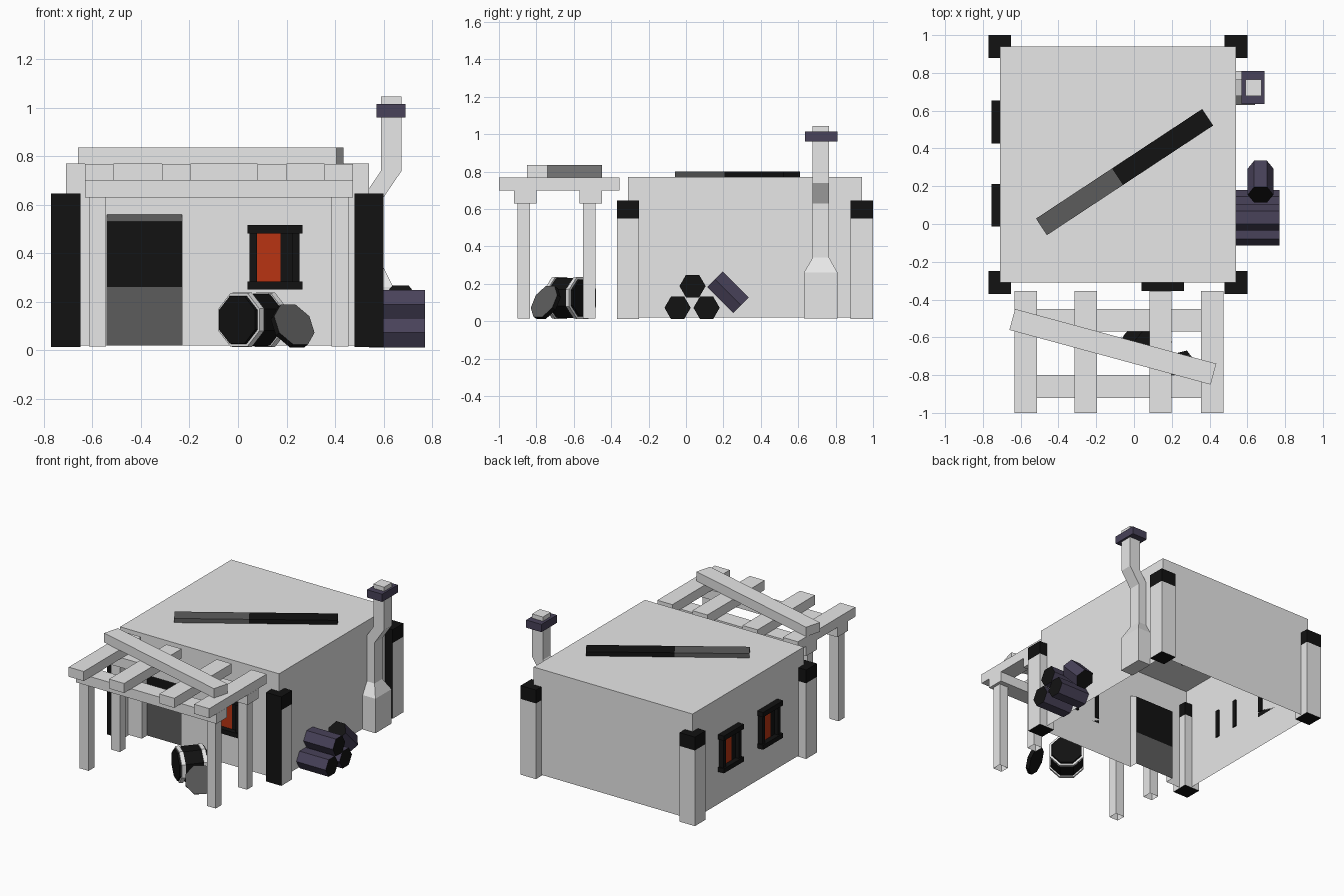
import bpy, bmesh, math
from mathutils import Vector, Matrix

if "Cube" in bpy.data.objects:
    bpy.data.objects.remove(bpy.data.objects["Cube"])


def material(name, rgb):
    m = bpy.data.materials.new(name)
    m.diffuse_color = (*rgb, 1)
    m.use_nodes = True
    m.node_tree.nodes["Principled BSDF"].inputs["Base Color"].default_value = m.diffuse_color
    return m


MATS = [material("pale_plaster", (0.8, 0.8, 0.8)),
        material("black", (0.006, 0.006, 0.006)),
        material("dark_grey", (0.107, 0.107, 0.107)),
        material("purple_wood", (0.065, 0.054, 0.1)),
        material("orange_glow", (0.48, 0.034, 0.006))]
PALE, BLACK, GREY, PURPLE, ORANGE = range(5)


def mesh(name, verts, faces, mats):
    """Object from points; mats is one index or one index per face."""
    me = bpy.data.meshes.new(name)
    me.from_pydata(verts, [], faces)
    for m in MATS:
        me.materials.append(m)
    for i, p in enumerate(me.polygons):
        p.material_index = mats if isinstance(mats, int) else mats[i]
    ob = bpy.data.objects.new(name, me)
    bpy.context.collection.objects.link(ob)
    return ob


def fix_normals(ob):
    bm = bmesh.new()
    bm.from_mesh(ob.data)
    bmesh.ops.recalc_face_normals(bm, faces=bm.faces)
    bm.to_mesh(ob.data)
    bm.free()
    return ob


def loft(name, sections, mat, bottom=True):
    """Stack of rectangles (x0, x1, y0, y1, z) joined into one skin."""
    v, f = [], []
    for x0, x1, y0, y1, z in sections:
        v += [(x0, y0, z), (x1, y0, z), (x1, y1, z), (x0, y1, z)]
    for k in range(len(sections) - 1):
        for i in range(4):
            j = (i + 1) % 4
            f.append((4 * k + i, 4 * k + j, 4 * k + 4 + j, 4 * k + 4 + i))
    n = len(v)
    f.append((n - 4, n - 3, n - 2, n - 1))
    if bottom:
        f.append((3, 2, 1, 0))
    return mesh(name, v, f, mat)


def box(name, x, y, z, mat=PALE, bottom=True):
    return loft(name, [(*x, *y, z[0]), (*x, *y, z[1])], mat, bottom)


def lathe(name, center, axis, ref, rings, n, mats, caps, phase=0.0):
    """n-sided solid along an axis; rings are (distance, radius)."""
    a = Vector(axis).normalized()
    u = Vector(ref)
    u = (u - a * u.dot(a)).normalized()
    w = a.cross(u)
    v, f, m = [], [], []
    for s, r in rings:
        for i in range(n):
            t = 2 * math.pi * i / n + phase
            v.append(Vector(center) + a * s + r * (u * math.cos(t) + w * math.sin(t)))
    for k in range(len(rings) - 1):
        for i in range(n):
            j = (i + 1) % n
            f.append((k * n + i, k * n + j, k * n + n + j, k * n + n + i))
            m.append(mats[k])
    f += [tuple(reversed(range(n))), tuple(range(len(v) - n, len(v)))]
    return mesh(name, v, f, m + list(caps))


# House shell: open underneath, with a doorway recessed into the front
prof = [(-.71, .02), (-.54, .02), (-.54, .56), (-.23, .56),
        (-.23, .02), (.54, .02), (.54, .77), (-.71, .77)]
verts = [(x, -.31, z) for x, z in prof]
verts += [(-.71, .94, .02), (.54, .94, .02), (.54, .94, .77), (-.71, .94, .77)]
verts += [(-.54, -.25, .02), (-.54, -.25, .53), (-.23, -.25, .53), (-.23, -.25, .02)]
mesh("house_walls", verts,
     [tuple(range(8)), (5, 9, 10, 6), (9, 8, 11, 10), (8, 0, 7, 11), (7, 6, 10, 11),
      (1, 12, 13, 2), (2, 13, 14, 3), (3, 14, 15, 4)], PALE)

# Door leaf: black above, grey below
mesh("door", [(x, -.25, z) for z in (.02, .26, .53) for x in (-.54, -.23)],
     [(0, 1, 3, 2), (2, 3, 5, 4)], [GREY, BLACK])

# Corner posts: black caps, soles and front faces
for sx, x in (("left", (-.77, -.65)), ("right", (.48, .60))):
    for sy, y in (("front", (-.37, -.25)), ("back", (.88, 1.0))):
        post = box(f"{sy}_{sx}_corner_post", x, y, (.012, .55))
        for p in post.data.polygons:
            if p.normal.y < -.5 or p.normal.z < -.5:
                p.material_index = BLACK
        box(f"{sy}_{sx}_post_cap", x, y, (.55, .645), BLACK, bottom=False)

# Windows: built facing -y around their centre, then placed on the walls
walls = [("front", Vector((.1525, -.31, .3825)), 0),
         ("left_a", Vector((-.71, .54, .3825)), -math.pi / 2),
         ("left_b", Vector((-.71, .10, .3825)), -math.pi / 2)]
for side, pos, ang in walls:
    M = Matrix.Translation(pos) @ Matrix.Rotation(ang, 4, 'Z')
    parts = [("lintel", (-.1125, .1125), (-.045, .0), (.098, .1325), BLACK),
             ("sill", (-.1125, .1125), (-.045, .0), (-.1325, -.1), BLACK),
             ("left_jamb", (-.105, -.075), (-.035, .01), (-.1, .098), BLACK),
             ("right_jamb", (.07, .1), (-.035, .01), (-.1, .098), BLACK),
             ("glow_pane", (-.075, .023), (-.009, -.001), (-.1, .098), ORANGE),
             ("dark_pane", (.023, .07), (-.009, -.001), (-.1, .098), BLACK)]
    for nm, x, y, z, mat in parts:
        box(f"{side}_window_{nm}", x, y, z, mat).data.transform(M)

# Two-tone plank lying on the roof
M = Matrix.Translation((-.05, .275, 0)) @ Matrix.Rotation(math.radians(33.4), 4, 'Z')
for nm, x, mat in (("grey", (-.527, -.045), GREY), ("black", (-.045, .527), BLACK)):
    box(f"roof_plank_{nm}", x, (-.0525, .0525), (.765, .80), mat).data.transform(M)

# Chimney flue with a bend and a flared foot
py = (.677, .765)
loft("chimney", [(.54, .64, .63, .81, .015), (.54, .64, .63, .81, .26),
                 (.515, .60, *py, .34), (.515, .60, *py, .63),
                 (.59, .675, *py, .74), (.59, .675, *py, 1.045)], PALE)
box("chimney_collar", (.57, .69), (.635, .81), (.96, 1.015), PURPLE)

# Pergola: posts, beams, rafters and a loose diagonal board
for x in ((-.615, -.545), (.385, .455)):
    for y in ((-.90, -.835), (-.55, -.485)):
        box("pergola_post", x, y, (.015, .64), bottom=False)
for y in ((-.92, -.80), (-.57, -.45)):
    box("pergola_beam", (-.63, .475), y, (.63, .70))
for x in (-.5725, -.255, .14, .415):
    box("pergola_rafter", (x - .059, x + .059), (-1.0, -.355), (.70, .768))
M = Matrix.Translation((-.112, -.65, 0)) @ Matrix.Rotation(math.radians(-15.2), 4, 'Z')
box("pergola_loose_board", (-.552, .552), (-.0575, .0575), (.768, .835)).data.transform(M)

# Firewood: three stacked hexagonal logs and one leaning
for i, (y, z) in enumerate(((-.045, .072), (.11, .072), (.035, .188))):
    lathe(f"log_{i + 1}", (.655, y, z), (1, 0, 0), (0, 1, 0),
          [(-.115, .07), (.115, .07)], 6, [PURPLE], (BLACK, BLACK))
lathe("leaning_log", (.67, .224, .155), (0, 1, -1), (1, 0, 0),
      [(-.098, .068), (.098, .068)], 6, [PURPLE], (BLACK, BLACK))

# Fallen barrel with two pale hoops
bc, ba = (.06, -.62, .125), (.64, .77, 0)
lathe("barrel", bc, ba, (0, 0, 1),
      [(-.1, .105), (-.045, .116), (.045, .116), (.1, .105)], 8,
      [BLACK] * 3, (BLACK, BLACK), math.pi / 8)
for nm, s in (("front", -.075), ("back", .075)):
    lathe(f"barrel_{nm}_hoop", bc, ba, (0, 0, 1),
          [(s - .013, .119), (s + .013, .122)], 8, [PALE], (PALE, PALE), math.pi / 8)

# Barrel lid leaning against it
lathe("barrel_lid", (.225, -.75, .1), (.55, -.7, .45), (0, 0, 1),
      [(-.013, .1), (.013, .1)], 8, [BLACK], (BLACK, GREY), math.pi / 8)

for ob in list(bpy.context.collection.objects):
    if ob.name not in ("house_walls", "door"):
        fix_normals(ob)
